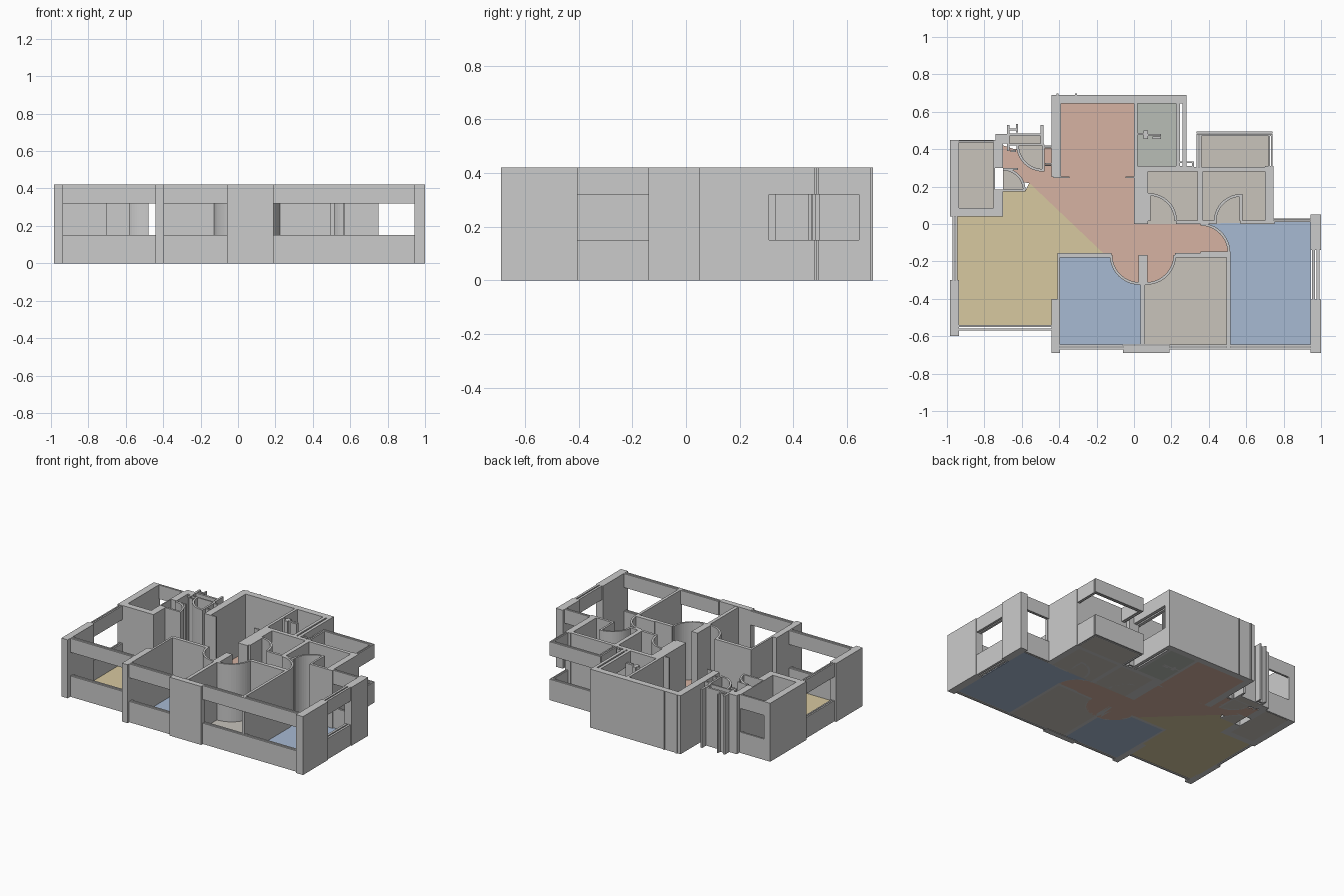
import bpy, bmesh, math

H, SILL, HEAD, SLAB = 0.42, 0.15, 0.32, 0.006


def prism(bm, pts, z0, z1):
    """Extrude a flat outline from z0 to z1."""
    f = bm.faces.new([bm.verts.new((x, y, z0)) for x, y in pts])
    r = bmesh.ops.extrude_face_region(bm, geom=[f])
    for v in r["geom"]:
        if isinstance(v, bmesh.types.BMVert):
            v.co.z = z1


def rect(x0, y0, x1, y1):
    return [(x0, y0), (x1, y0), (x1, y1), (x0, y1)]


def arc(cx, cy, r, a0, a1, n=16):
    return [(cx + r * math.cos(math.radians(a0 + (a1 - a0) * i / n)),
             cy + r * math.sin(math.radians(a0 + (a1 - a0) * i / n))) for i in range(n + 1)]


def build(name, solids, mat=None):
    """solids: list of (outline, z0, z1)."""
    bm = bmesh.new()
    for pts, z0, z1 in solids:
        prism(bm, pts, z0, z1)
    bmesh.ops.recalc_face_normals(bm, faces=bm.faces)
    me = bpy.data.meshes.new(name)
    bm.to_mesh(me)
    bm.free()
    ob = bpy.data.objects.new(name, me)
    bpy.context.collection.objects.link(ob)
    if mat:
        me.materials.append(mat)
    return ob


def walls(name, rects):
    build(name, [(rect(*r), 0, H) for r in rects])


def windows(name, rects):
    """Sill and head bands, each as two strips with a narrow slot between."""
    solids = []
    for x0, y0, x1, y1 in rects:
        if x1 - x0 > y1 - y0:
            t = (y1 - y0) * 0.4
            strips = [(x0, y0, x1, y0 + t), (x0, y1 - t, x1, y1)]
        else:
            t = (x1 - x0) * 0.4
            strips = [(x0, y0, x0 + t, y1), (x1 - t, y0, x1, y1)]
        for s in strips:
            solids += [(rect(*s), 0, SILL), (rect(*s), HEAD, H)]
    build(name, solids)


def material(name, c):
    m = bpy.data.materials.new(name)
    m.diffuse_color = (*c, 1)
    return m


# Outer structural walls and pillars
walls("outer_walls", [
    (-0.985, 0.04, -0.935, 0.45), (-0.935, 0.04, -0.70, 0.085),
    (-0.75, 0.085, -0.70, 0.185), (-0.75, 0.30, -0.70, 0.45),
    (-0.75, 0.185, -0.742, 0.30), (-0.985, -0.60, -0.935, -0.30),
    (-0.44, -0.69, -0.395, -0.40), (-0.06, -0.69, 0.19, -0.65),
    (0.945, -0.69, 1.0, -0.405), (0.945, -0.14, 1.0, 0.05),
    (-0.44, 0.25, -0.39, 0.69), (-0.39, 0.645, 0.28, 0.69),
    (0.70, 0.015, 0.745, 0.31), (-0.415, 0.69, -0.405, 0.697),
    (-0.315, 0.69, -0.305, 0.697), (-0.74, 0.43, -0.68, 0.48),
])

# Inner partitions
walls("partitions", [
    (-0.41, -0.40, -0.395, -0.155), (-0.395, -0.18, -0.12, -0.155),
    (0.035, -0.645, 0.06, -0.165), (0.22, -0.18, 0.515, -0.155),
    (0.495, -0.66, 0.515, -0.18), (0.0, 0.25, 0.02, 0.645),
    (-0.43, 0.245, -0.345, 0.255), (-0.045, 0.245, 0.0, 0.255),
    (0.0, 0.0, 0.075, 0.31), (0.075, 0.28, 0.32, 0.31),
    (0.34, 0.015, 0.37, 0.28), (0.32, 0.28, 0.74, 0.305),
    (0.225, 0.0, 0.44, 0.018), (0.57, 0.0, 0.75, 0.018),
])

# Window bands
windows("windows", [
    (-0.935, 0.435, -0.75, 0.45), (-0.97, -0.30, -0.945, 0.04),
    (-0.935, -0.57, -0.44, -0.54), (-0.395, -0.672, -0.06, -0.643),
    (0.19, -0.672, 0.945, -0.643), (0.953, -0.405, 0.993, -0.14),
    (0.745, 0.01, 0.945, 0.03), (0.225, 0.31, 0.28, 0.645),
    (0.72, 0.305, 0.74, 0.47), (0.335, 0.47, 0.74, 0.495),
    (0.335, 0.305, 0.36, 0.47), (-0.48, 0.405, -0.44, 0.42),
    (-0.477, 0.31, -0.442, 0.325),
])

# Thin duct lining beside the entry, and kitchen fitting
walls("entry_shaft", [
    (-0.68, 0.47, -0.49, 0.485), (-0.68, 0.42, -0.48, 0.43),
    (-0.50, 0.43, -0.485, 0.53), (-0.68, 0.39, -0.665, 0.53),
    (-0.665, 0.50, -0.625, 0.51), (-0.63, 0.49, -0.62, 0.535),
    (-0.66, 0.385, -0.63, 0.395), (-0.70, 0.29, -0.62, 0.30),
])
walls("kitchen_fitting", [
    (0.02, 0.475, 0.06, 0.487), (0.05, 0.455, 0.075, 0.50),
    (0.075, 0.47, 0.145, 0.482), (0.10, 0.455, 0.145, 0.467),
])
walls("right_shaft_edge", [(0.24, 0.325, 0.32, 0.335), (0.31, 0.31, 0.32, 0.335)])

# Doors: leaf and curved swing, full height: (hinge x, y, radius, start, end, leaf angle)
for i, (cx, cy, r, a0, a1, leaf) in enumerate([
        (0.03, -0.165, 0.16, 180, 270, 270), (0.065, -0.165, 0.16, 270, 360, 270),
        (0.355, -0.155, 0.16, 0, 90, 0), (0.08, 0.015, 0.15, 0, 90, 90),
        (0.572, 0.015, 0.145, 90, 180, 90), (-0.70, 0.18, 0.12, 0, 90, 0),
        (-0.485, 0.425, 0.145, 180, 270, 270)]):
    ring = arc(cx, cy, r, a0, a1) + arc(cx, cy, r - 0.014, a1, a0)
    lr = rect(cx, cy - 0.007, cx + r, cy + 0.007) if leaf == 0 else \
        rect(cx - 0.007, min(cy, cy + r * (1 if leaf == 90 else -1)),
             cx + 0.007, max(cy, cy + r * (1 if leaf == 90 else -1)))
    build(f"door_{i + 1}", [(ring, 0, H), (lr, 0, H)])

# Floors
yellow = material("yellow_floor", (0.68, 0.58, 0.35))
salmon = material("salmon_floor", (0.67, 0.45, 0.36))
blue = material("blue_floor", (0.39, 0.49, 0.65))
beige = material("beige_floor", (0.58, 0.55, 0.50))
green = material("green_grey_floor", (0.48, 0.51, 0.47))


def floor(name, pts, mat):
    build(name, [(pts, 0, SLAB)], mat)


floor("living_floor", [(-0.945, 0.04), (-0.70, 0.04), (-0.70, 0.18), (-0.58, 0.18),
                       (-0.56, 0.22), (-0.16, -0.16), (-0.41, -0.16), (-0.41, -0.40),
                       (-0.44, -0.40), (-0.44, -0.55), (-0.945, -0.55)], yellow)
floor("hall_floor", [(-0.39, 0.645), (0, 0.645), (0, 0), (0.355, 0)]
      + arc(0.355, -0.155, 0.155, 88, 0) + [(0.22, -0.158)]
      + arc(0.065, -0.165, 0.155, 0, -90) + arc(0.03, -0.165, 0.155, 270, 180)
      + [(-0.16, -0.16), (-0.56, 0.22)] + arc(-0.70, 0.18, 0.12, 20, 90)
      + [(-0.70, 0.42), (-0.64, 0.40)] + arc(-0.485, 0.425, 0.145, 190, 270)
      + [(-0.48, 0.41), (-0.44, 0.41), (-0.44, 0.25), (-0.39, 0.25)], salmon)
floor("left_bedroom_floor", [(-0.395, -0.645), (0.035, -0.645), (0.035, -0.325)]
      + arc(0.03, -0.165, 0.155, 270, 180) + [(-0.395, -0.17)], blue)
floor("middle_bedroom_floor", [(0.495, -0.645), (0.06, -0.645), (0.06, -0.325)]
      + arc(0.065, -0.165, 0.155, 270, 360) + [(0.495, -0.17)], beige)
floor("right_bedroom_floor", [(0.515, -0.645), (0.945, -0.645), (0.945, 0.015), (0.36, 0.001)]
      + arc(0.355, -0.155, 0.157, 87, 0) + [(0.515, -0.16)], blue)
floor("kitchen_floor", rect(0.02, 0.31, 0.225, 0.645), green)
floor("entry_floor", [(-0.70, 0.18)] + arc(-0.70, 0.18, 0.118, 0, 90), beige)
floor("entry_closet_floor", [(-0.485, 0.425)] + arc(-0.485, 0.425, 0.143, 180, 270), beige)
for n, r in {"utility_floor": (-0.935, 0.085, -0.75, 0.44), "bath_floor": (0.075, 0.0, 0.34, 0.28),
             "ensuite_floor": (0.37, 0.0, 0.70, 0.28), "balcony_floor": (0.36, 0.305, 0.72, 0.47),
             "shaft_floor": (-0.67, 0.43, -0.50, 0.475)}.items():
    floor(n, rect(*r), beige)
